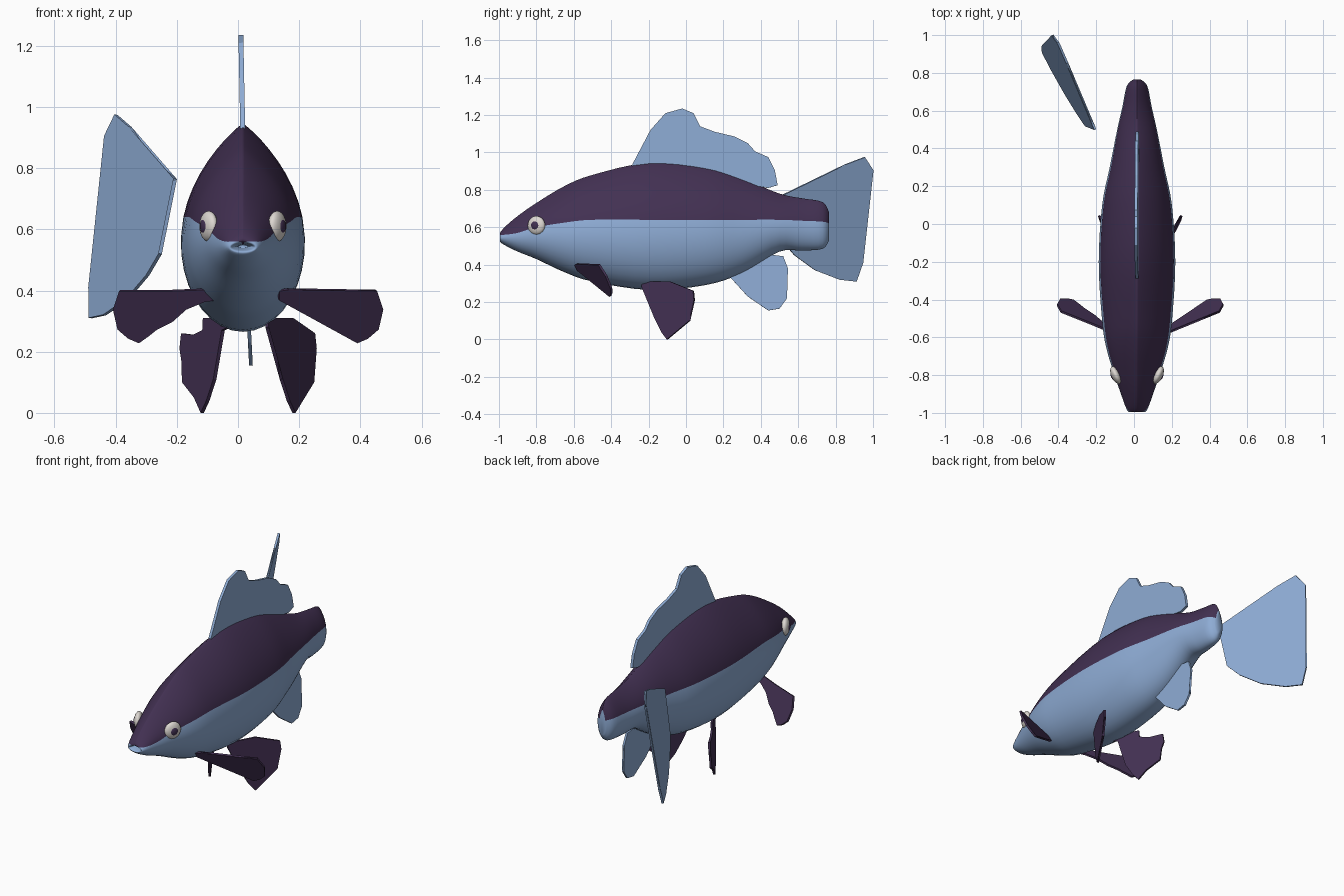
import bpy
import bmesh
from math import sin, cos, asin, pi, radians
from mathutils import Matrix, Vector

cube = bpy.data.objects.get("Cube")
if cube:
    bpy.data.objects.remove(cube, do_unlink=True)


def material(name, colour):
    mat = bpy.data.materials.new(name)
    mat.use_nodes = True
    mat.diffuse_color = (*colour, 1)
    mat.node_tree.nodes["Principled BSDF"].inputs["Base Color"].default_value = (*colour, 1)
    return mat


blue = material("pale blue", (0.27, 0.41, 0.66))
purple = material("dark purple", (0.055, 0.03, 0.085))
white = material("eye white", (0.72, 0.68, 0.64))

BODY_X = 0.016   # centre line of the body
FIN_X = 0.033    # centre line of the paired fins


def finish(name, bm, materials, smooth):
    bmesh.ops.recalc_face_normals(bm, faces=bm.faces[:])
    mesh = bpy.data.meshes.new(name)
    bm.to_mesh(mesh)
    bm.free()
    for mat in materials:
        mesh.materials.append(mat)
    for poly in mesh.polygons:
        poly.use_smooth = smooth
    obj = bpy.data.objects.new(name, mesh)
    bpy.context.collection.objects.link(obj)
    return obj


def spline(stations, steps):
    """Catmull-Rom samples through a list of stations."""
    pts = [Vector(s) for s in stations]
    out = []
    for i in range(len(pts) - 1):
        a, b, c = pts[max(i - 1, 0)], pts[i], pts[i + 1]
        d = pts[min(i + 2, len(pts) - 1)]
        for k in range(steps):
            t = k / steps
            out.append(b + (c - a) * (t / 2) + (a * 2 - b * 5 + c * 4 - d) * (t * t / 2)
                       + (b * 3 - a - c * 3 + d) * (t ** 3 / 2))
    return out + [pts[-1]]


# Body: y, top, bottom, half width, height of the colour line; starts inside the mouth
stations = [
    (-.93, .55, .54, .015, .55), (-.97, .555, .535, .03, .555),
    (-.995, .565, .525, .043, .56), (-.97, .60, .505, .06, .56),
    (-.9, .66, .47, .085, .57), (-.8, .73, .43, .12, .60),
    (-.65, .82, .36, .165, .625), (-.5, .88, .31, .187, .64),
    (-.2, .945, .265, .203, .64), (.1, .92, .29, .185, .64),
    (.3, .86, .355, .145, .64), (.5, .78, .47, .105, .64),
    (.62, .755, .475, .078, .635), (.73, .735, .485, .055, .63),
    (.765, .68, .53, .02, .62)]


def body_ring(y, top, bottom, width, line, n):
    """Egg section, pointed on top, with one vertex on the colour line."""
    mid = bottom + 0.43 * (top - bottom)
    split = asin(max(-0.9, min(0.95, (line - mid) / (top - mid))))
    angles = [-pi / 2 + (split + pi / 2) * k / n for k in range(n)]
    angles += [split + (pi / 2 - split) * k / n for k in range(n + 1)]
    side = []
    for a in angles:
        c = max(cos(a), 0)
        if a > 0:
            side.append((width * c ** 1.8, mid + (top - mid) * sin(a)))
        else:
            side.append((width * c, mid + (mid - bottom) * sin(a)))
    loop = side + [(-x, z) for x, z in side[-2:0:-1]]
    return [(BODY_X + x, y, z) for x, z in loop]


N = 10
bm = bmesh.new()
rings = [[bm.verts.new(p) for p in body_ring(*s, N)] for s in spline(stations, 4)]
for r0, r1 in zip(rings, rings[1:]):
    for j in range(4 * N):
        k = (j + 1) % (4 * N)
        face = bm.faces.new((r0[j], r0[k], r1[k], r1[j]))
        face.material_index = int(N <= j < 3 * N)
bm.faces.new(rings[0])
bm.faces.new(rings[-1])
finish("body", bm, [blue, purple], True)


# Fins: flat outline placed in space by a function
def fin(name, outline, place, mat, thickness=0.012):
    bm = bmesh.new()
    bm.faces.new([bm.verts.new(place(u, v)) for u, v in outline])
    bmesh.ops.triangulate(bm, faces=bm.faces[:], ngon_method='EAR_CLIP')
    obj = finish(name, bm, [mat], False)
    solid = obj.modifiers.new("thickness", 'SOLIDIFY')
    solid.thickness = thickness
    solid.offset = 0


dorsal = [(-.3, .9), (-.285, .94), (-.19, 1.12), (-.11, 1.21), (-.02, 1.235), (.04, 1.21),
          (.075, 1.14), (.155, 1.11), (.26, 1.085), (.33, 1.05), (.37, 1.005),
          (.44, .975), (.475, .905), (.49, .825), (.44, .81), (.35, .825), (.2, .84)]
fin("dorsal_fin", dorsal, lambda y, z: (BODY_X - 0.02 * (z - 0.9), y, z), blue, 0.016)

anal = [(.2, .38), (.23, .34), (.33, .23), (.44, .155), (.5, .165), (.54, .22),
        (.53, .29), (.545, .38), (.52, .445), (.44, .455), (.38, .46)]
fin("anal_fin", anal, lambda y, z: (0.03 + 0.05 * (0.4 - z), y, z), blue)

tail = [(.5, .765), (.66, .83), (.85, .935), (.955, .975), (.97, .93), (1, .905),
        (.97, .85), (.97, .8), (.94, .755), (.955, .69), (.9, .645), (.885, .58),
        (.93, .51), (.92, .435), (.945, .41), (.91, .31), (.82, .32), (.69, .37),
        (.58, .45), (.52, .52), (.6, .53), (.66, .57), (.69, .62), (.68, .68), (.62, .735)]
fin("tail_fin", tail,
    lambda y, z: (-0.205 - 0.5 * (y - 0.5) + 0.16 * (z - 0.765), y, z), blue)

# x, z from the front
pectoral = [(.1, .40), (.13, .405), (.25, .40), (.42, .4), (.44, .34), (.425, .275), (.39, .245),
            (.355, .23), (.32, .255), (.295, .275), (.245, .30), (.2, .34), (.14, .365), (.1, .37)]
# y, z from the side
pelvic = [(-.235, .31), (-.235, .28), (-.2, .27), (-.165, .11), (-.13, .04), (-.1, 0), (-.055, .05),
          (.02, .10), (.03, .17), (.045, .21), (.04, .26), (-.03, .255), (-.085, .27), (-.085, .31)]

for side, s in (("left", 1), ("right", -1)):
    fin(side + "_pectoral_fin", pectoral,
        lambda x, z: (FIN_X + s * x, -0.58 + 0.4 * (x - 0.13) + 0.5 * (0.4 - z), z), purple)
    fin(side + "_pelvic_fin", pelvic,
        lambda y, z: (FIN_X + s * (0.08 + 0.55 * (y + 0.2) + 0.05 * (0.3 - z)), y, z), purple)

    # Eye: flattened ball turned outward and a little forward, with a pupil
    turn = Matrix.Rotation(radians(-25 * s), 4, 'Z')
    centre = Vector((BODY_X + s * 0.112, -0.8, 0.61))
    outward = turn @ Vector((s, 0, 0))
    for part, mat, radius, depth, push in (("eye", white, .05, .024, 0),
                                           ("pupil", purple, .024, .01, .017)):
        bm = bmesh.new()
        bmesh.ops.create_uvsphere(bm, u_segments=24, v_segments=14, radius=1)
        place = Matrix.Translation(centre + outward * push) @ turn
        bmesh.ops.transform(bm, verts=bm.verts[:],
                            matrix=place @ Matrix.Diagonal((depth, radius, radius, 1)))
        finish(side + "_" + part, bm, [mat], True)
